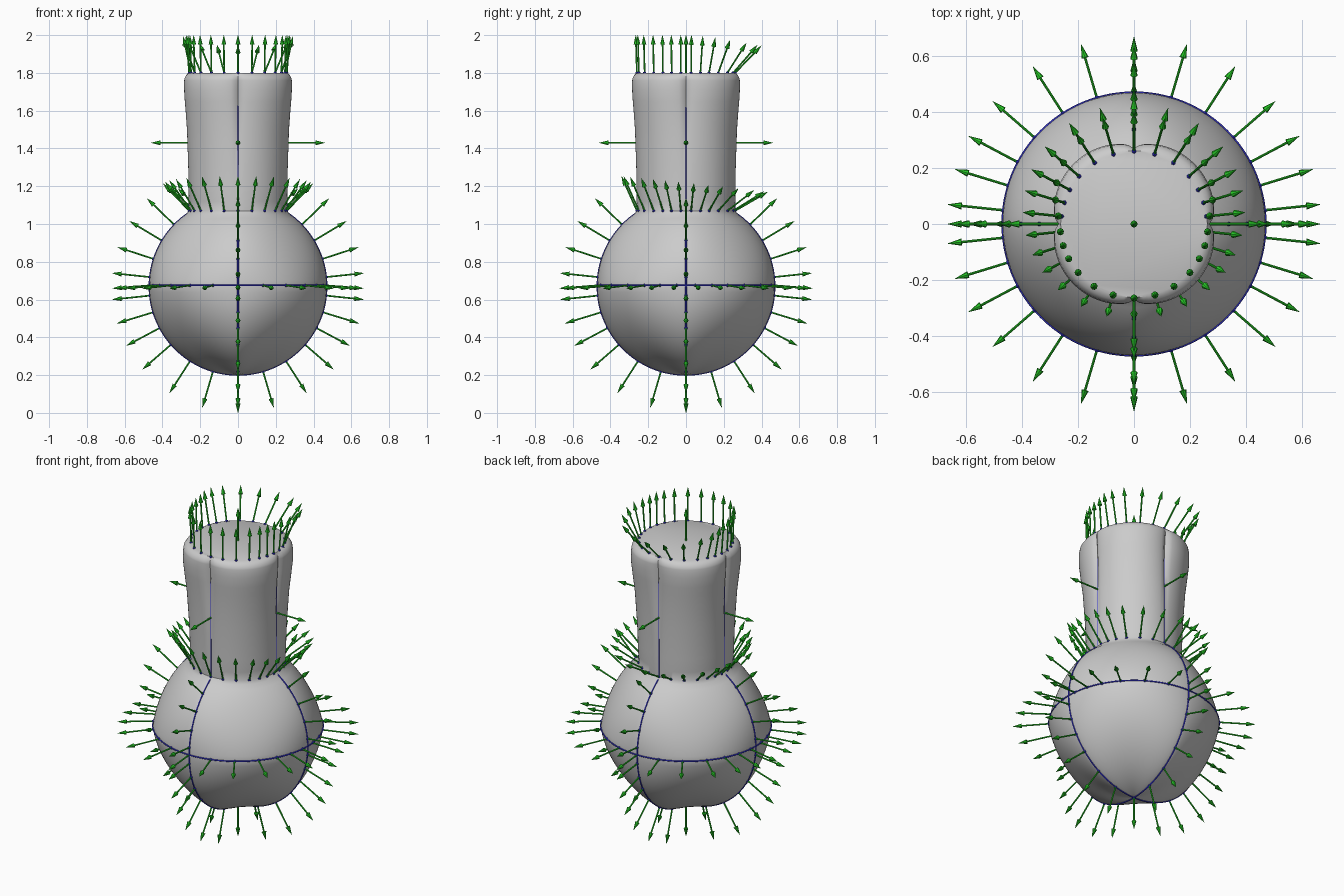
import bpy, bmesh
from math import sin, cos, pi, radians, asin, degrees
from mathutils import Vector, Matrix

if "Cube" in bpy.data.objects:
    bpy.data.objects.remove(bpy.data.objects["Cube"])

CZ, R, NECK, Z1, Z2, L = 0.67, 0.47, 0.26, 1.07, 1.80, 0.20
UP = asin((Z1 - CZ) / R)          # latitude where the bulb meets the neck


def material(name, col):
    m = bpy.data.materials.new(name)
    m.diffuse_color = (*col, 1)
    m.use_nodes = True
    m.node_tree.nodes["Principled BSDF"].inputs["Base Color"].default_value = m.diffuse_color
    return m


BLUE = material("blue", (0.03, 0.03, 0.65))
GREEN = material("green", (0.02, 0.6, 0.02))


def finish(bm, name, mat=None):
    me = bpy.data.meshes.new(name)
    bm.to_mesh(me)
    bm.free()
    ob = bpy.data.objects.new(name, me)
    bpy.context.collection.objects.link(ob)
    if mat:
        me.materials.append(mat)
    bpy.context.view_layer.objects.active = ob
    ob.select_set(True)
    bpy.ops.object.shade_smooth_by_angle(angle=radians(35))
    ob.select_set(False)
    return ob


def lerp_table(tab, z):
    for (a, ra), (b, rb) in zip(tab, tab[1:]):
        if z <= b:
            return ra + (rb - ra) * (z - a) / (b - a)
    return tab[-1][1]


# bottle surface: round on the axis curves, slightly different on the diagonals
AXIS = [(Z1, .26), (1.6, .26), (1.7, .264), (1.77, .27), (Z2, .262)]
DIAG = [(Z1, .26), (1.12, .264), (1.3, .27), (1.5, .283), (1.6, .295), (1.68, .304),
        (1.74, .305), (1.77, .30), (1.79, .285), (Z2, .262)]
N = 96
bm = bmesh.new()
rows = []


def add_row(fn):
    rows.append([bm.verts.new(fn(2 * pi * i / N)) for i in range(N)])


def bulb_point(lat, flat):
    def fn(t):
        r = R - flat * abs(sin(2 * t)) ** 1.3
        return (r * cos(lat) * cos(t), r * cos(lat) * sin(t), CZ + r * sin(lat))
    return fn


def neck_point(z):
    def fn(t):
        w = abs(sin(2 * t)) ** 0.45
        r = lerp_table(AXIS, z) * (1 - w) + lerp_table(DIAG, z) * w
        return (r * cos(t), r * sin(t), z)
    return fn


for k in range(1, 25):
    s = k / 24
    add_row(bulb_point(-pi / 2 * (1 - s), 0.035 * sin(pi * s)))
for k in range(1, 15):
    s = k / 15
    add_row(bulb_point(UP * s, 0.022 * sin(pi * s)))
for z in (1.07, 1.12, 1.2, 1.3, 1.4, 1.5, 1.6, 1.65, 1.68, 1.71, 1.74, 1.76, 1.77, 1.78, 1.79, 1.8):
    add_row(neck_point(z))
for a, b in zip(rows, rows[1:]):
    for i in range(N):
        j = (i + 1) % N
        bm.faces.new((a[i], a[j], b[j], b[i]))
bottom = bm.verts.new((0, 0, CZ - R))
for i in range(N):
    bm.faces.new((bottom, rows[0][(i + 1) % N], rows[0][i]))
bm.faces.new(rows[-1])
finish(bm, "bottle_surface")

# sample points with direction vectors
QUARTER = (0, 16.4, 32.7, 49, 62, 73, 84)
ring = sorted({s * a + o for a in QUARTER for s, o in ((1, 0), (-1, 0), (1, 180), (-1, 180))})
samples = []
for a in ring:
    if a in (-0, 0) and a != ring[ring.index(a)]:
        continue
    t = radians(a)
    out = Vector((sin(t), cos(t), 0))
    back = cos(t)                                   # 1 at the back, -1 at the front
    samples.append((out * R + Vector((0, 0, CZ + .005)), out + Vector((0, 0, -.08))))
    tilt = radians(44 * max(back, 0.04))            # top rim
    samples.append((out * NECK + Vector((0, 0, Z2)), out * sin(tilt) + Vector((0, 0, cos(tilt)))))
    tilt = radians(42 + 18 * back)                  # neck base
    samples.append((out * NECK + Vector((0, 0, Z1)), out * sin(tilt) + Vector((0, 0, cos(tilt)))))
samples.append((Vector((0, 0, CZ - R)), Vector((0, 0, -1))))
axes = [Vector((cos(q * pi / 2), sin(q * pi / 2), 0)).normalized() for q in range(4)]
for out in axes:
    for lat in (-73.6, -57.3, -41, -28, -17, -6, 6, 18, 31, 44):
        d = out * cos(radians(lat)) + Vector((0, 0, sin(radians(lat))))
        samples.append((Vector((0, 0, CZ)) + d * R, d))

# blue sample points
bm = bmesh.new()
for p, d in samples:
    bmesh.ops.create_icosphere(bm, subdivisions=1, radius=0.009, matrix=Matrix.Translation(p))
finish(bm, "sample_points", BLUE)

# green direction arrows, including single ones on the neck sides and the lid
arrows = samples + [(o * NECK + Vector((0, 0, 1.43)), o) for o in axes]
arrows.append((Vector((0, 0, Z2)), Vector((0, 0, 1))))
bm = bmesh.new()
for p, d in arrows:
    rot = d.to_track_quat('Z', 'Y').to_matrix().to_4x4()
    for r1, r2, z0, z1 in ((.0045, .0045, 0, .155), (.013, 0.0005, .15, L)):
        m = Matrix.Translation(p) @ rot @ Matrix.Translation((0, 0, (z0 + z1) / 2))
        bmesh.ops.create_cone(bm, cap_ends=True, segments=8, radius1=r1, radius2=r2,
                              depth=z1 - z0, matrix=m)
finish(bm, "direction_arrows", GREEN)


# blue feature curves
def tube(name, pts, cyclic=False, radius=0.004):
    cu = bpy.data.curves.new(name, 'CURVE')
    cu.dimensions = '3D'
    cu.bevel_depth = radius
    cu.bevel_resolution = 1
    sp = cu.splines.new('POLY')
    sp.points.add(len(pts) - 1)
    for q, p in zip(sp.points, pts):
        q.co = (*p, 1)
    sp.use_cyclic_u = cyclic
    ob = bpy.data.objects.new(name, cu)
    bpy.context.collection.objects.link(ob)
    cu.materials.append(BLUE)


tube("equator_curve", [(R * cos(2 * pi * i / 96), R * sin(2 * pi * i / 96), CZ + .005) for i in range(96)], True)
for n, o in enumerate(axes):
    lats = [-pi / 2 + (UP + pi / 2) * i / 40 for i in range(41)]
    tube(f"bulb_curve_{n}", [o * R * cos(a) + Vector((0, 0, CZ + R * sin(a))) for a in lats])
    tube(f"neck_curve_{n}", [o * NECK + Vector((0, 0, z)) for z in (Z1, 1.65)], radius=0.0025)
